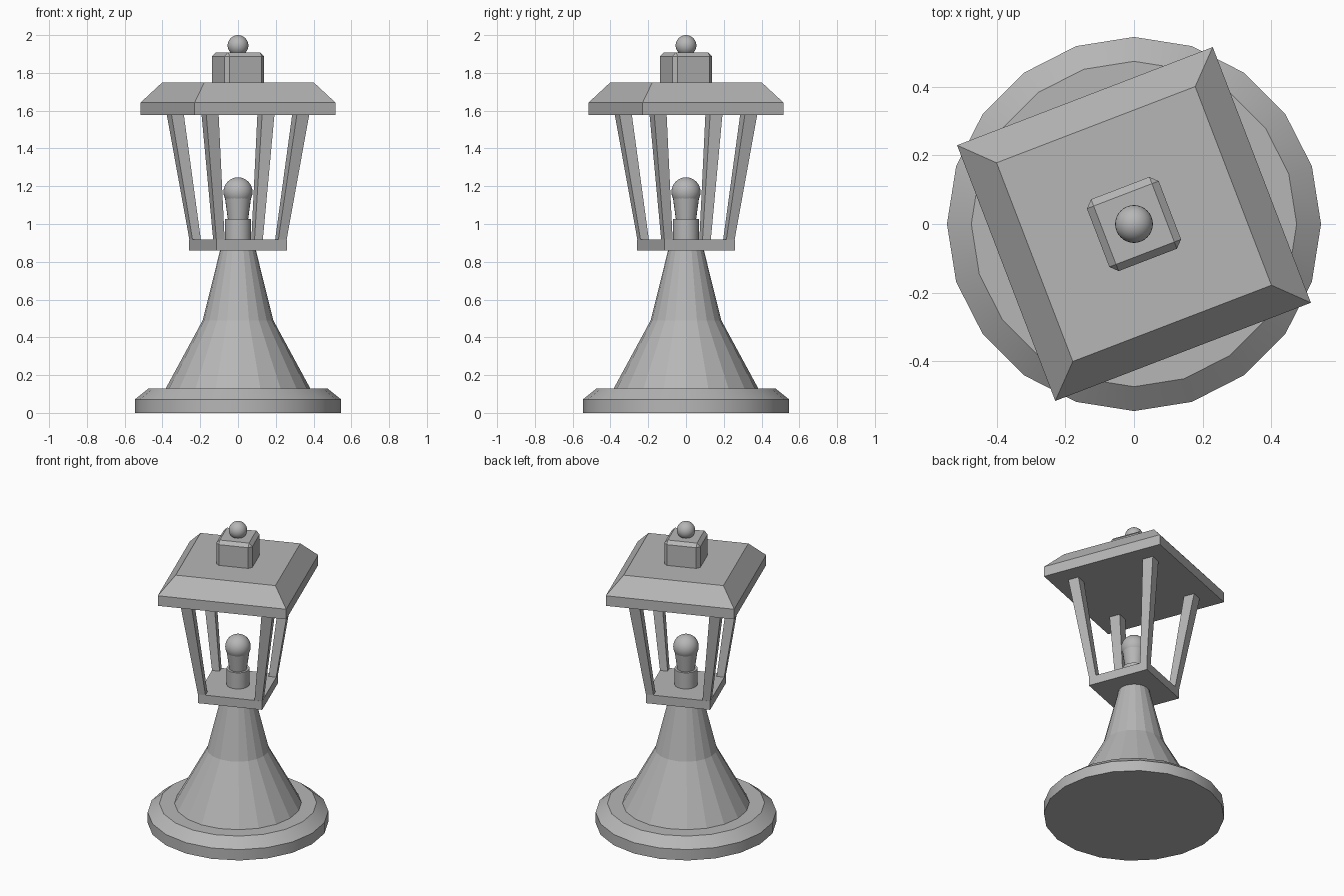
import bpy, bmesh, math
from mathutils import Matrix

if "Cube" in bpy.data.objects:
    bpy.data.objects.remove(bpy.data.objects["Cube"])

TURN = Matrix.Rotation(math.radians(21), 4, 'Z')  # lantern is twisted on its base
GREY = bpy.data.materials.new("dark_grey")
GREY.diffuse_color = (0.47, 0.47, 0.47, 1)
GREY.use_nodes = True
GREY.node_tree.nodes["Principled BSDF"].inputs["Base Color"].default_value = GREY.diffuse_color


def finish(name, bm, smooth=False):
    """Make an object; smooth shading keeps edges above 30 degrees sharp."""
    bmesh.ops.recalc_face_normals(bm, faces=bm.faces)
    for f in bm.faces:
        f.smooth = smooth
    for e in bm.edges:
        e.smooth = e.calc_face_angle(0) < math.radians(30)
    mesh = bpy.data.meshes.new(name)
    bm.to_mesh(mesh)
    bm.free()
    mesh.materials.append(GREY)
    ob = bpy.data.objects.new(name, mesh)
    bpy.context.collection.objects.link(ob)
    return ob


def loft(name, rings, smooth=False):
    """Skin a stack of point rings and cap both ends."""
    bm = bmesh.new()
    loops = [[bm.verts.new(p) for p in ring] for ring in rings]
    n = len(loops[0])
    for a, b in zip(loops, loops[1:]):
        for i in range(n):
            j = (i + 1) % n
            bm.faces.new((a[i], a[j], b[j], b[i]))
    bm.faces.new(loops[0])
    bm.faces.new(loops[-1])
    return finish(name, bm, smooth)


def turned(name, profile, sides=20, smooth=True):
    return loft(name, [[(r * math.cos(math.tau * i / sides), r * math.sin(math.tau * i / sides), z)
                        for i in range(sides)] for r, z in profile], smooth)


def square(h, z):
    return [(-h, -h, z), (h, -h, z), (h, h, z), (-h, h, z)]


def squared(name, profile):
    ob = loft(name, [square(h, z) for h, z in profile])
    ob.data.transform(TURN)
    return ob


def ball(name, r, z):
    bm = bmesh.new()
    bmesh.ops.create_uvsphere(bm, u_segments=32, v_segments=16, radius=r,
                              matrix=Matrix.Translation((0, 0, z)))
    return finish(name, bm, True)


# Round foot and flared stem
turned("base_plate", [(0.545, 0), (0.545, 0.072), (0.474, 0.129)])
turned("stem", [(0.385, 0.125), (0.187, 0.49), (0.093, 0.868)], smooth=False)

# Lantern floor
squared("lantern_floor", [(0.2, 0.861), (0.2, 0.919)])

# Four tapered posts leaning outwards, flush with the floor corners
for k in range(4):
    rings = []
    for h, s, z in ((0.199, 0.047, 0.915), (0.292, 0.07, 1.58)):
        c = h - s / 2
        rings.append([(x + c, y + c, zz) for x, y, zz in square(s / 2, z)])
    post = loft(f"corner_post_{k + 1}", rings)
    post.data.transform(TURN @ Matrix.Rotation(k * math.pi / 2, 4, 'Z'))

# Bulb and its socket
turned("bulb_socket", [(0.069, 0.915), (0.069, 1.026)], 24)
turned("bulb_neck", [(0.053, 1.02), (0.07, 1.145)], 24)
ball("bulb", 0.077, 1.17)

# Roof with sloping rim
squared("roof", [(0.399, 1.576), (0.399, 1.643), (0.31, 1.75)])

# Chamfered block and ball on top
cap = squared("roof_cap", [(0.112, 1.72), (0.112, 1.909)])
bevel = cap.modifiers.new("chamfer", 'BEVEL')
bevel.width = 0.021
bevel.segments = 1
ball("finial", 0.055, 1.945)
